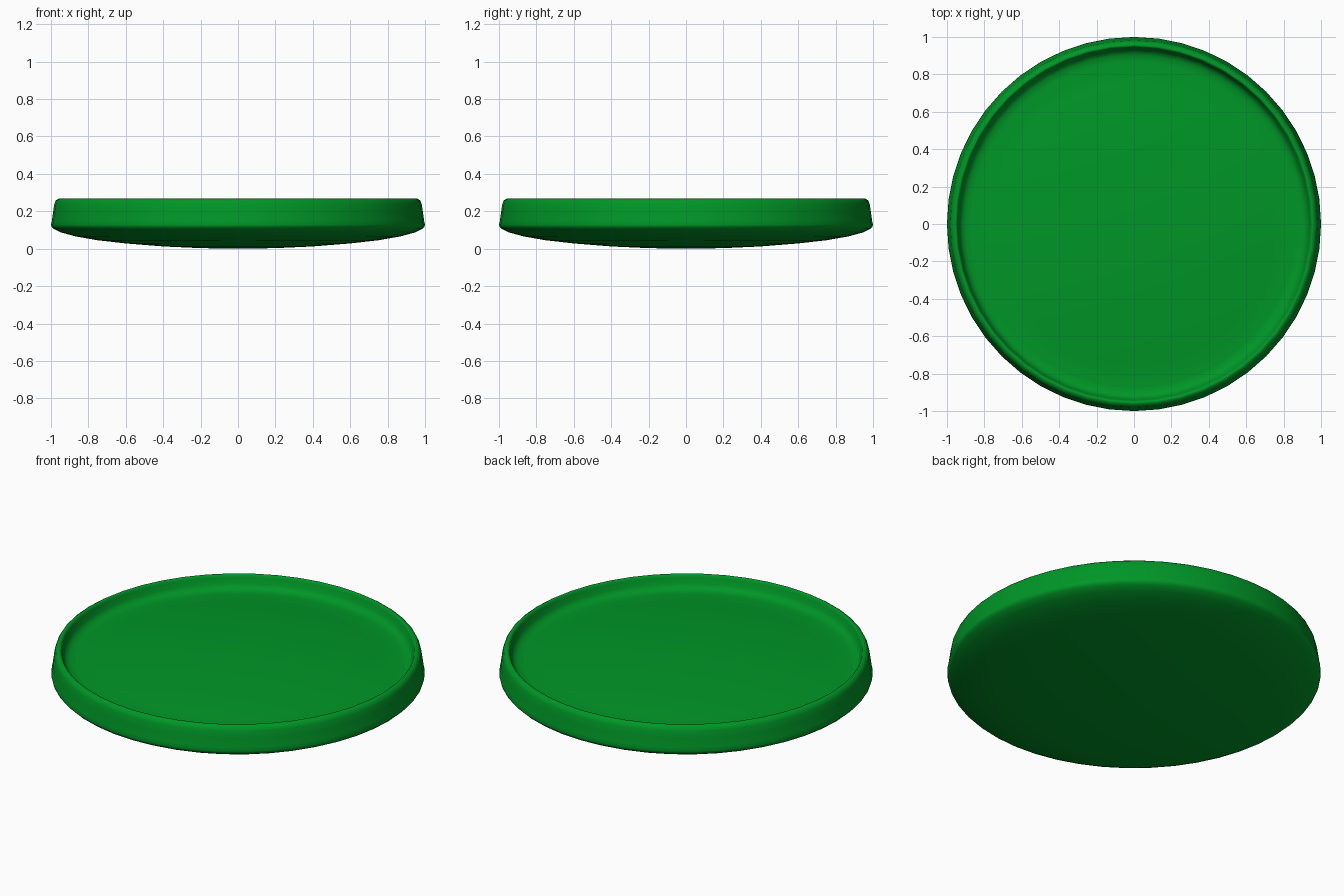
import bpy, bmesh, math

if "Cube" in bpy.data.objects:
    bpy.data.objects.remove(bpy.data.objects["Cube"])

SEGMENTS = 48

# Half cross-section (radius, height): domed underside, outer wall, rounded rim, recess
profile = [
    (0.0, 0.0), (0.2, 0.003), (0.4, 0.012), (0.6, 0.028), (0.75, 0.045),
    (0.87, 0.066), (0.95, 0.088), (0.985, 0.106), (0.997, 0.118), (1.0, 0.128),
    (0.995, 0.15), (0.988, 0.20), (0.982, 0.24), (0.974, 0.258), (0.96, 0.267),
    (0.952, 0.267), (0.947, 0.262), (0.943, 0.25), (0.934, 0.22),
    (0.924, 0.204), (0.905, 0.193),
]
# Crowned floor, rising gently to the centre
profile += [(r, 0.19 + 0.05 * (1 - (r / 0.87) ** 2))
            for r in (0.87, 0.75, 0.6, 0.45, 0.3, 0.15, 0.0)]

# Lathe the section into a closed tray
bm = bmesh.new()
verts = [bm.verts.new((r, 0, z)) for r, z in profile]
edges = [bm.edges.new(pair) for pair in zip(verts, verts[1:])]
bmesh.ops.spin(bm, geom=verts + edges, cent=(0, 0, 0), axis=(0, 0, 1),
               angle=math.tau, steps=SEGMENTS, use_merge=False)
bmesh.ops.remove_doubles(bm, verts=bm.verts, dist=0.0005)
bmesh.ops.recalc_face_normals(bm, faces=bm.faces)

mesh = bpy.data.meshes.new("round_tray")
bm.to_mesh(mesh)
bm.free()
tray = bpy.data.objects.new("round_tray", mesh)
bpy.context.collection.objects.link(tray)

# Green finish
green = bpy.data.materials.new("green")
green.diffuse_color = (0.0, 0.305, 0.02, 1)
green.use_nodes = True
green.node_tree.nodes["Principled BSDF"].inputs["Base Color"].default_value = green.diffuse_color
mesh.materials.append(green)

# Smooth shading
bpy.context.view_layer.objects.active = tray
tray.select_set(True)
bpy.ops.object.shade_smooth_by_angle(angle=math.radians(70))
